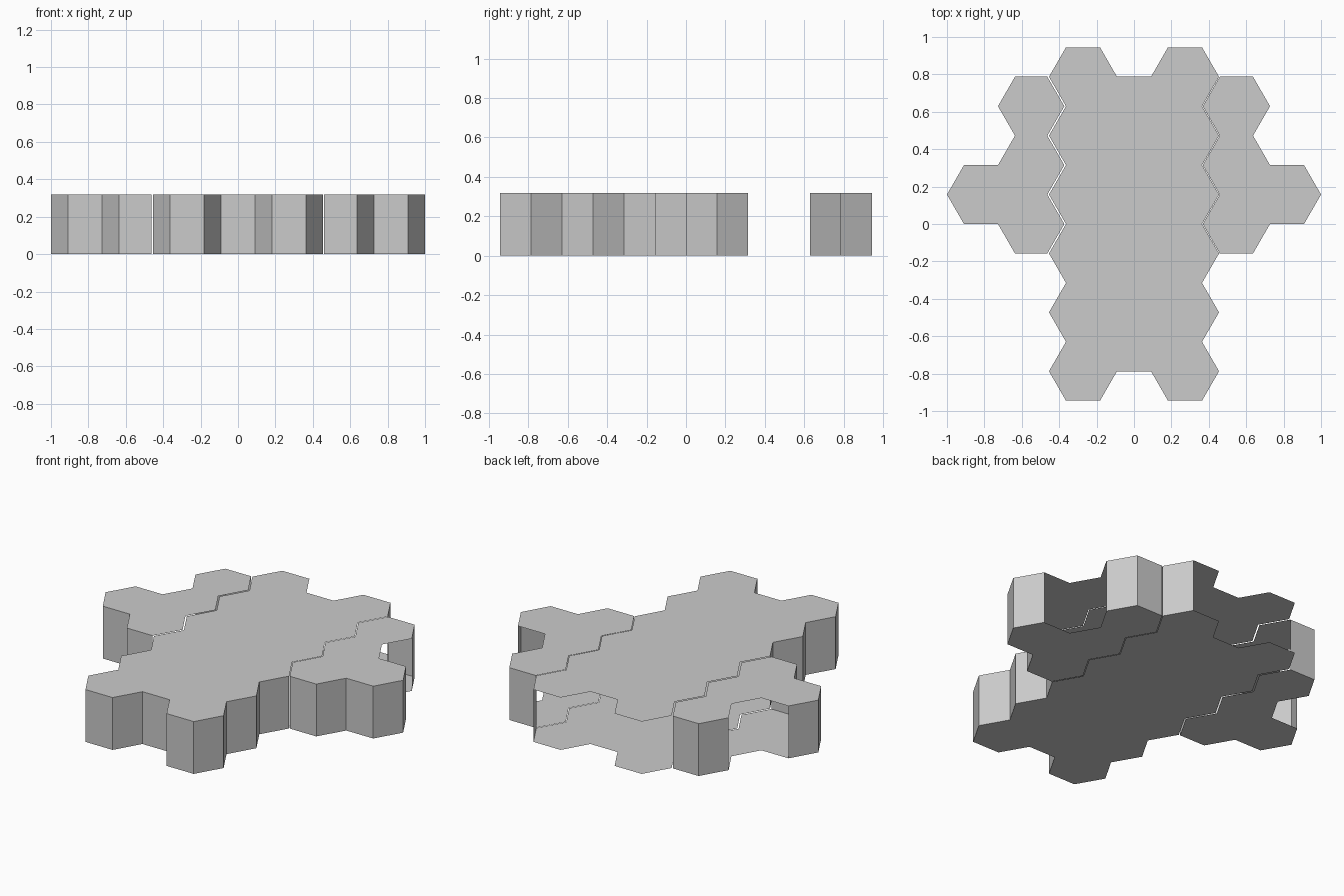
import bpy, bmesh, math

if "Cube" in bpy.data.objects:
    bpy.data.objects.remove(bpy.data.objects["Cube"])

R = 2 / 11                      # hexagon circumradius
H = R * math.sqrt(3)            # hexagon flat-to-flat height
DEPTH = 0.318                   # slab height


def is_open(x, y):
    """True where the outline edge with this midpoint has no wall."""
    seam = 0.38 < abs(x) < 0.45 and -0.16 < y < 0.75
    wing_gap = abs(x) > 0.6 and 0.3 < y < 0.6
    back_gap = y > 0.75 and -0.45 < x < 0.35
    return seam or wing_gap or back_gap


def hex_slab(name, columns, gap=0.0):
    """Slab from hex columns: list of (column index, list of centre rows)."""
    bm = bmesh.new()
    for col, rows in columns:
        for row in rows:
            cx, cy = 1.5 * R * col, H * row
            bm.faces.new([bm.verts.new((cx + R * math.cos(math.radians(60 * k)),
                                        cy + R * math.sin(math.radians(60 * k)), DEPTH))
                          for k in range(6)])
    bmesh.ops.remove_doubles(bm, verts=bm.verts, dist=0.001)
    bmesh.ops.dissolve_faces(bm, faces=bm.faces[:], use_verts=False)
    loose = [v for v in bm.verts if not v.link_faces]
    bmesh.ops.delete(bm, geom=loose, context='VERTS')
    top = bm.faces[:][0]
    top.normal_update()
    if top.normal.z < 0:
        top.normal_flip()
    outline = [l.vert for l in top.loops]
    n = len(outline)
    mids = [(outline[i].co + outline[(i + 1) % n].co) / 2 for i in range(n)]
    # narrow seam beside the centre slab
    if gap:
        for v in outline:
            if abs(v.co.x) < 0.46:
                v.co.x += gap
    # floor and the walls that exist
    low = [bm.verts.new((v.co.x, v.co.y, 0)) for v in outline]
    bm.faces.new(low[::-1])
    for i in range(n):
        j = (i + 1) % n
        if not is_open(mids[i].x, mids[i].y):
            bm.faces.new((low[i], low[j], outline[j], outline[i]))
    me = bpy.data.meshes.new(name)
    bm.to_mesh(me)
    bm.free()
    ob = bpy.data.objects.new(name, me)
    bpy.context.collection.objects.link(ob)
    return ob


# centre slab
six = [k + 0.5 for k in range(-3, 3)]
hex_slab("centre_slab", [(-1, six), (0, range(-2, 3)), (1, six)])

# side wings
for side, name, gap in ((-1, "left_wing", -0.009), (1, "right_wing", 0.004)):
    hex_slab(name, [(2 * side, range(0, 3)), (3 * side, [0.5])], gap)
